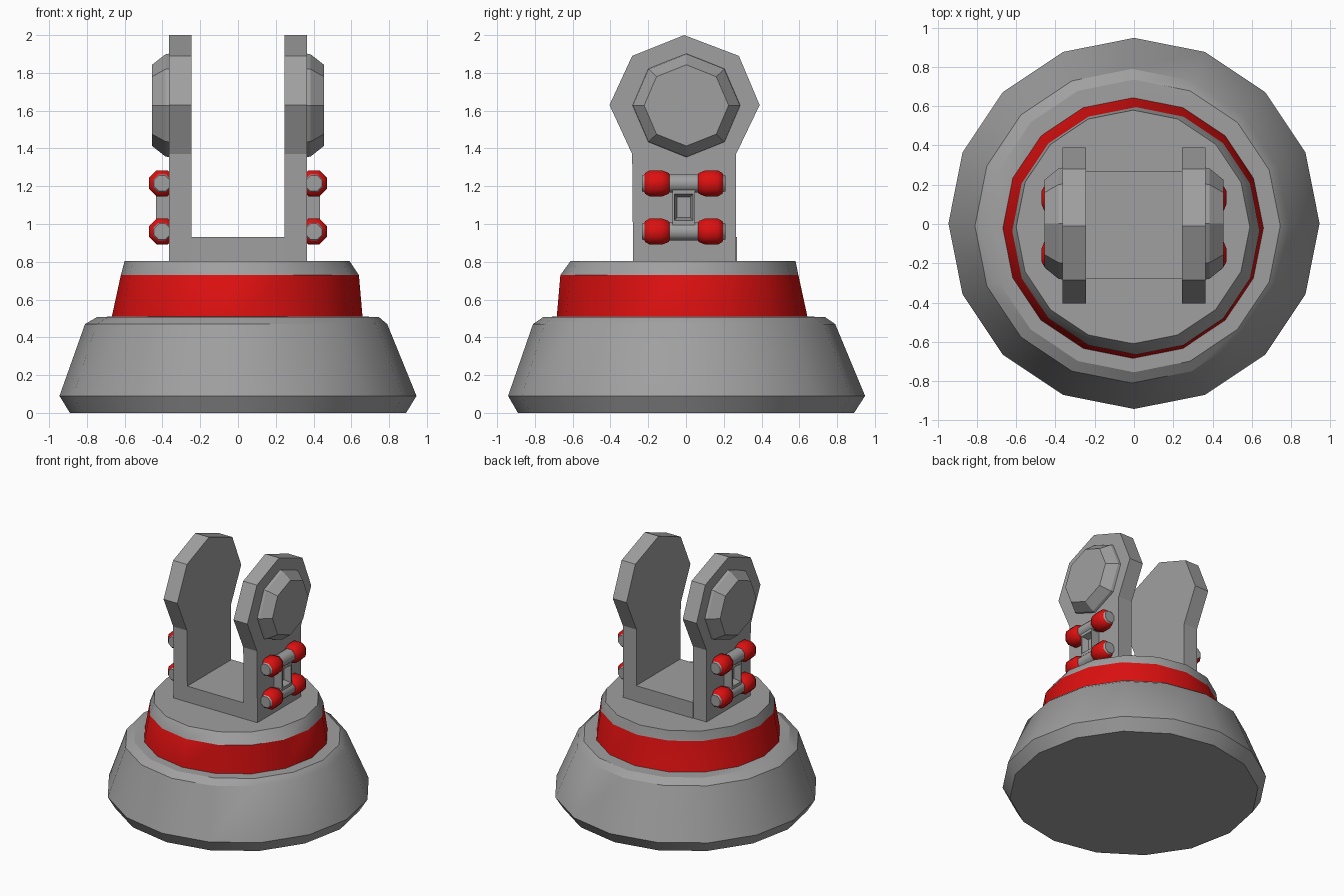
import bpy, bmesh, math
from mathutils import Vector

cube = bpy.data.objects.get("Cube")
if cube:
    bpy.data.objects.remove(cube, do_unlink=True)


def material(name, color):
    m = bpy.data.materials.new(name)
    m.use_nodes = True
    m.diffuse_color = color
    m.node_tree.nodes["Principled BSDF"].inputs["Base Color"].default_value = color
    return m


GREY = material("grey metal", (0.35, 0.35, 0.35, 1))
RED = material("red paint", (0.72, 0.005, 0.005, 1))


def finish(name, bm, mats, smooth=None):
    bmesh.ops.recalc_face_normals(bm, faces=bm.faces)
    mesh = bpy.data.meshes.new(name)
    bm.to_mesh(mesh)
    bm.free()
    for m in mats:
        mesh.materials.append(m)
    ob = bpy.data.objects.new(name, mesh)
    bpy.context.collection.objects.link(ob)
    if smooth:
        bpy.ops.object.select_all(action='DESELECT')
        ob.select_set(True)
        bpy.context.view_layer.objects.active = ob
        bpy.ops.object.shade_smooth_by_angle(angle=math.radians(smooth))
    return ob


def loft(bm, rings, red_spans=()):
    """Bridge equal-length rings of points and cap both ends."""
    loops = [[bm.verts.new(p) for p in ring] for ring in rings]
    n = len(loops[0])
    for k, (a, b) in enumerate(zip(loops, loops[1:])):
        for i in range(n):
            j = (i + 1) % n
            f = bm.faces.new((a[i], a[j], b[j], b[i]))
            f.material_index = int(k in red_spans)
    bm.faces.new(loops[0])
    bm.faces.new(loops[-1])


def circle(n, r, place, phase=0.0):
    steps = [math.tau * i / n + phase for i in range(n)]
    return [place(r * math.cos(a), r * math.sin(a)) for a in steps]


def turned(name, profile, red_spans=()):
    """Sixteen-sided turned body; profile rows are radius, z, x shift, y shift."""
    bm = bmesh.new()
    loft(bm, [circle(16, r, lambda u, v: (u + dx, v + dy, z))
              for r, z, dx, dy in profile], red_spans)
    return finish(name, bm, [GREY, RED], 30)


# Wide foot and the red-banded turntable on top of it
turned("base", [(0.89, 0, 0, 0), (0.945, 0.09, 0, 0.003),
                (0.80, 0.47, -0.01, -0.01), (0.745, 0.508, 0, -0.01),
                (0.64, 0.51, 0, -0.02)])
turned("turntable", [(0.665, 0.50, -0.005, -0.02), (0.63, 0.73, 0.01, -0.035),
                     (0.595, 0.805, -0.005, -0.015)], red_spans=(0,))

# Floor of the yoke
bm = bmesh.new()
bmesh.ops.create_cube(bm, size=1)
bmesh.ops.scale(bm, vec=(0.5, 0.55, 0.14), verts=bm.verts)
bmesh.ops.translate(bm, vec=(0, -0.005, 0.86), verts=bm.verts)
finish("yoke_floor", bm, [GREY])

ARM = [(-0.28, 0.79), (0.265, 0.79), (0.265, 1.37), (0.39, 1.63), (0.28, 1.89),
       (-0.01, 2.0), (-0.285, 1.89), (-0.405, 1.63), (-0.285, 1.37)]

for side, s in (("left", 1), ("right", -1)):
    # Arm with a faceted round head
    bm = bmesh.new()
    loft(bm, [[(s * x, y, z) for y, z in ARM] for x in (0.245, 0.365)])
    finish(side + "_arm", bm, [GREY])

    # Chamfered pivot cap on the head
    bm = bmesh.new()
    loft(bm, [circle(8, r, lambda u, v: (s * x, u, v + 1.628), math.pi / 2)
              for r, x in ((0.275, 0.36), (0.27, 0.385), (0.215, 0.455))])
    for v in bm.verts:
        v.co.y = v.co.y * 1.04 + 0.002
    finish(side + "_pivot_cap", bm, [GREY])

    # Two cross rods with swollen red grips and grey tips
    ROD = [(0.045, 0.222), (0.05, 0.208), (0.06, 0.204), (0.075, 0.18),
           (0.075, 0.115), (0.06, 0.08), (0.052, 0.076)]
    rod = [(r, -y) for r, y in ROD] + [(r, y) for r, y in reversed(ROD)]
    for level, z in (("lower", 0.96), ("upper", 1.215)):
        bm = bmesh.new()
        loft(bm, [circle(8, r, lambda u, v: (s * 0.402 + u, y - 0.012, z + v), math.pi / 8)
                  for r, y in rod], red_spans=(1, 2, 3, 4, 5, 7, 8, 9, 10, 11))
        finish(side + "_" + level + "_rod", bm, [GREY, RED], 50)

    # Link plate between the rods, with a recessed window
    bm = bmesh.new()
    bmesh.ops.create_cube(bm, size=1)
    bmesh.ops.scale(bm, vec=(0.08, 0.12, 0.24), verts=bm.verts)
    bmesh.ops.translate(bm, vec=(s * 0.395, -0.012, 1.088), verts=bm.verts)
    bm.normal_update()
    front = max(bm.faces, key=lambda f: f.calc_center_median().x * s)
    bmesh.ops.inset_region(bm, faces=[front], thickness=0.014)
    for v in front.verts:
        v.co.z = 1.088 + math.copysign(0.07, v.co.z - 1.088)
    bmesh.ops.inset_region(bm, faces=[front], thickness=0.022)
    bmesh.ops.translate(bm, vec=Vector((-s * 0.05, 0, 0)), verts=front.verts)
    finish(side + "_link_plate", bm, [GREY])
